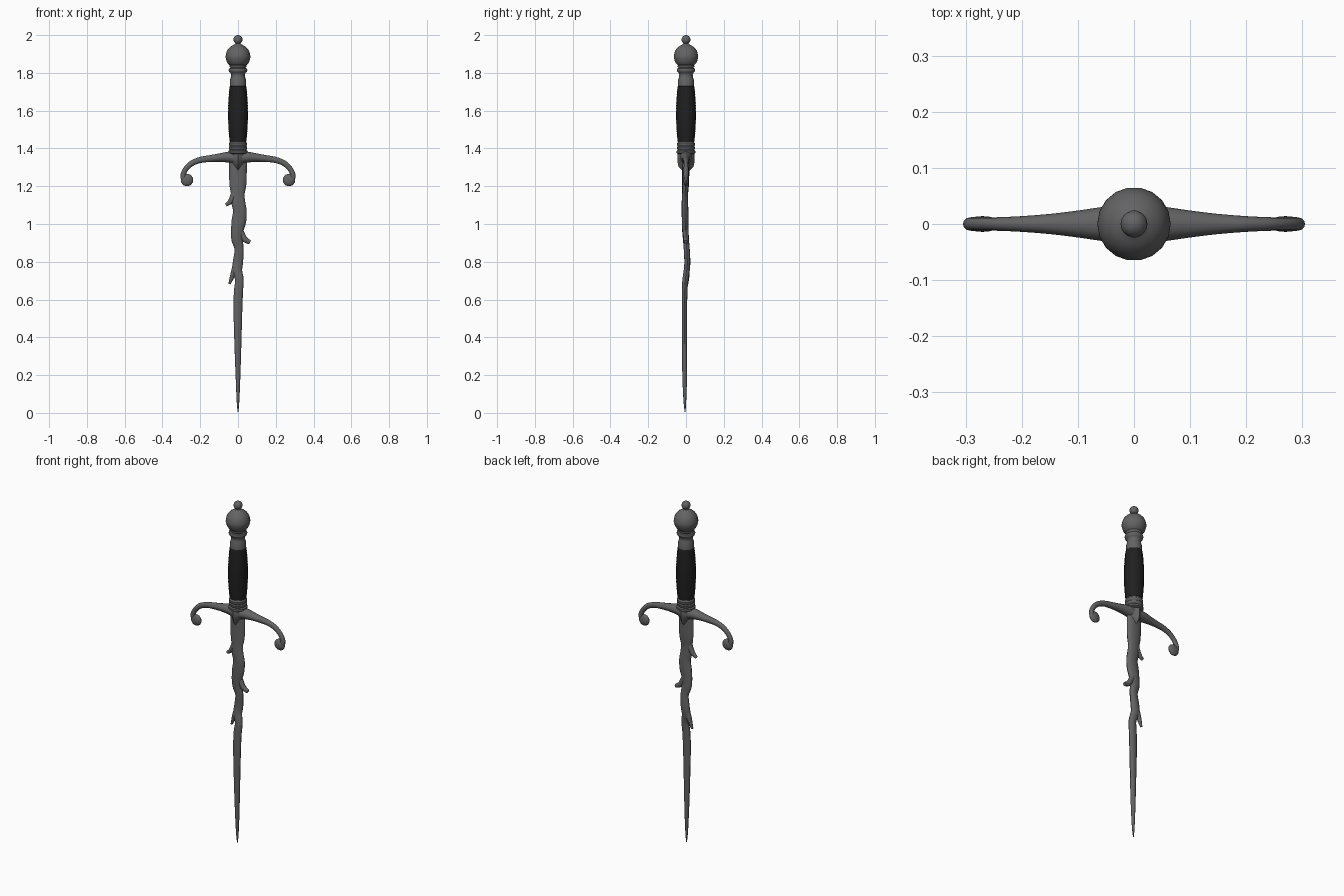
import bpy, bmesh, math
from mathutils import Vector

if "Cube" in bpy.data.objects:
    bpy.data.objects.remove(bpy.data.objects["Cube"])


def material(name, v):
    m = bpy.data.materials.new(name)
    m.diffuse_color = (v, v, v, 1)
    m.use_nodes = True
    m.node_tree.nodes["Principled BSDF"].inputs["Base Color"].default_value = m.diffuse_color
    return m


steel = material("dark_steel", 0.125)
leather = material("black_grip", 0.014)


def loft(name, rings, mat, angle=40):
    """Skin a list of equal-sized vertex rings and cap both ends."""
    bm = bmesh.new()
    vs = [[bm.verts.new(p) for p in r] for r in rings]
    n = len(vs[0])
    for a, b in zip(vs, vs[1:]):
        for i in range(n):
            j = (i + 1) % n
            bm.faces.new((a[i], a[j], b[j], b[i]))
    bm.faces.new(vs[0])
    bm.faces.new(vs[-1])
    bmesh.ops.recalc_face_normals(bm, faces=bm.faces)
    me = bpy.data.meshes.new(name)
    bm.to_mesh(me)
    bm.free()
    me.materials.append(mat)
    ob = bpy.data.objects.new(name, me)
    bpy.context.collection.objects.link(ob)
    bpy.ops.object.select_all(action='DESELECT')
    ob.select_set(True)
    bpy.context.view_layer.objects.active = ob
    bpy.ops.object.shade_smooth_by_angle(angle=math.radians(angle))
    return ob


def spline(pts, steps):
    """Catmull-Rom interpolation of tuples."""
    p = [pts[0]] + list(pts) + [pts[-1]]
    out = []
    for k in range(1, len(p) - 2):
        for s in range(steps):
            t = s / steps
            out.append([0.5 * (2 * b + (c - a) * t + (2*a - 5*b + 4*c - d) * t*t
                               + (3*b - a - 3*c + d) * t**3)
                        for a, b, c, d in zip(p[k-1], p[k], p[k+1], p[k+2])])
    return out + [list(pts[-1])]


def turned(name, profile, mat, sides=18, angle=40):
    """Lathe (radius, z) points around z."""
    rings = [[(r * math.cos(2*math.pi*i/sides), r * math.sin(2*math.pi*i/sides), z)
              for i in range(sides)] for r, z in profile]
    return loft(name, rings, mat, angle)


def sweep(name, pts, mat, steps=5, sides=12):
    """Sweep an ellipse along (x, z, half width, half depth, y) points."""
    pts = spline(pts, steps)
    rings = []
    for k, (x, z, a, b, y) in enumerate(pts):
        p, q = pts[max(k-1, 0)], pts[min(k+1, len(pts)-1)]
        t = Vector((q[0]-p[0], q[1]-p[1])).normalized()
        ring = []
        for i in range(sides):
            w = 2 * math.pi * i / sides
            c, s = math.cos(w) * a, math.sin(w) * b
            ring.append((x - t.y*c, y + s, z + t.x*c))
        rings.append(ring)
    return loft(name, rings, mat)


# pommel with ball finial
pommel = [(0.036, 1.835), (0.054, 1.85), (0.064, 1.875), (0.065, 1.892),
          (0.058, 1.917), (0.042, 1.937), (0.024, 1.948), (0.015, 1.955)]
turned("pommel", spline(pommel, 2), steel)
turned("pommel_finial", [(max(0.001, 0.024 * math.sin(a)), 1.976 - 0.024 * math.cos(a))
                         for a in [math.pi * i / 10 for i in range(11)]], steel)

# ringed neck between pommel and grip
turned("pommel_neck", [(0.042, 1.725), (0.042, 1.765), (0.037, 1.778), (0.036, 1.792),
                       (0.04, 1.8), (0.047, 1.806), (0.05, 1.815), (0.047, 1.823),
                       (0.04, 1.826), (0.045, 1.832), (0.045, 1.84), (0.036, 1.845)], steel)

# grip wrapped in fine ridges
ridges = 36
grip = []
for i in range(2 * ridges + 1):
    t = i / (2 * ridges)
    bulge = 0.043 + 0.009 * math.sin(math.pi * t) ** 0.8
    grip.append((bulge + (0.0015 if i % 2 else -0.0005), 1.436 + 0.294 * t))
turned("wrapped_grip", grip, leather, 20, 60)

# collar rings under the grip
turned("grip_collar", [(0.04, 1.37), (0.05, 1.376), (0.05, 1.387), (0.044, 1.392),
                       (0.048, 1.397), (0.049, 1.407), (0.044, 1.412), (0.048, 1.417),
                       (0.048, 1.428), (0.044, 1.432), (0.043, 1.44)], steel)

# guard centre block: diamond section narrowing to a point below
block = spline([(1.382, 0.05, 0.044), (1.35, 0.06, 0.045), (1.325, 0.042, 0.044),
                (1.302, 0.021, 0.038), (1.281, 0.002, 0.018)], 4)
loft("guard_block", [[(rx, 0, z), (rx*.55, ry*.55, z), (0, ry, z), (-rx*.55, ry*.55, z),
                      (-rx, 0, z), (-rx*.55, -ry*.55, z), (0, -ry, z), (rx*.55, -ry*.55, z)]
                     for z, rx, ry in block], steel, 45)

# curled guard arms with flat scroll ends
arm = [(0, 1.35, .034, .034, 0), (.05, 1.354, .029, .031, 0), (.1, 1.351, .022, .024, 0),
       (.15, 1.346, .018, .018, 0), (.2, 1.339, .016, .014, 0), (.245, 1.321, .015, .012, 0),
       (.277, 1.29, .014, .012, 0), (.291, 1.255, .014, .012, 0), (.284, 1.222, .012, .011, 0)]
for side, label in ((-1, "left"), (1, "right")):
    sweep("guard_arm_" + label, [(side * p[0], *p[1:]) for p in arm], steel)
    scroll = turned("guard_scroll_" + label,
                    [(max(0.001, 0.033 * math.sin(a)), -0.014 * math.cos(a))
                     for a in [math.pi * i / 8 for i in range(9)]], steel)
    scroll.rotation_euler = (math.pi / 2, 0, 0)
    scroll.location = (side * 0.27, 0, 1.233)

# branch-like wavy blade: (z, left edge, right edge, half depth, y)
edges = [(1.36, -.047, .047, .02, 0), (1.22, -.046, .045, .018, -.002),
         (1.157, -.037, .035, .016, -.005), (1.11, -.034, .039, .017, -.006),
         (1.067, -.026, .046, .018, -.005), (1.015, -.034, .043, .018, -.004),
         (.96, -.037, .027, .017, -.003), (.915, -.034, .026, .016, 0),
         (.866, -.018, .03, .016, .004), (.8, -.027, .027, .016, .007),
         (.755, -.031, .022, .016, .004), (.705, -.015, .03, .016, -.003),
         (.65, -.021, .027, .015, -.007), (.55, -.024, .023, .014, -.008),
         (.335, -.018, .017, .013, -.008), (.18, -.012, .012, .012, -.007),
         (.06, -.007, .007, .007, -.006), (.005, -.002, .002, .002, -.005)]
sweep("blade", [((l + r) / 2, z, (r - l) / 2, d, y) for z, l, r, d, y in edges], steel, 4, 12)

# thorns growing from the blade: root, middle and tip
thorns = [((-.02, 1.165, .016), (-.038, 1.122, .014), (-.064, 1.1, .008), -.005),
          ((.01, .97, .016), (.033, .922, .016), (.064, .903, .011), 0),
          ((-.012, .775, .018), (-.028, .73, .013), (-.045, .682, .006), .006)]
for n, (a, b, c, y) in enumerate(thorns):
    sweep(f"blade_thorn_{n + 1}", [(x, z, r, min(r, .013), y) for x, z, r in (a, b, c)],
          steel, 5, 10)
